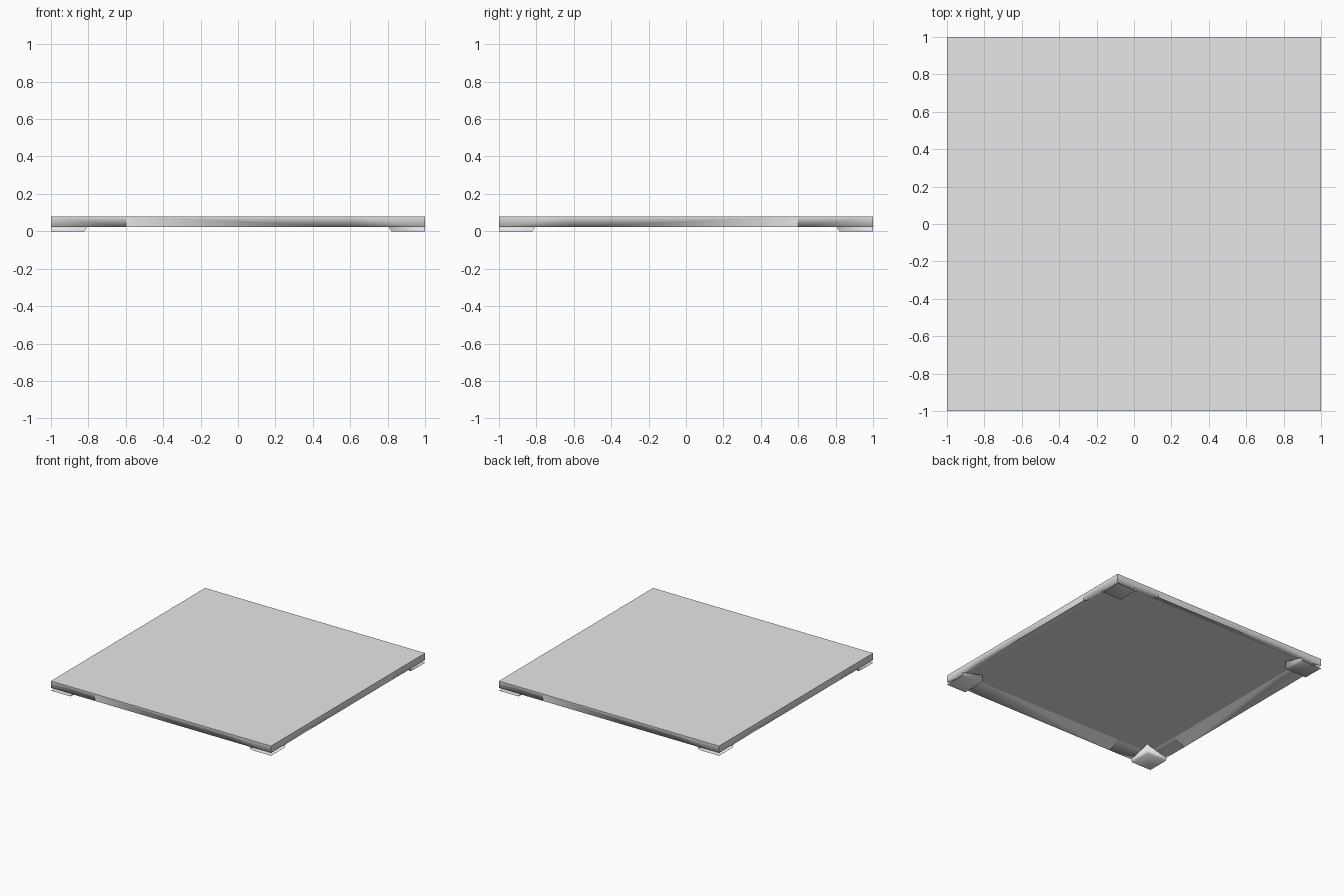
import bpy, bmesh
from mathutils import Matrix

cube = bpy.data.objects.get("Cube")
if cube:
    bpy.data.objects.remove(cube)

TOP, UNDER, RIM = 0.08, 0.07, 0.023   # heights of deck, recess and rim edge
CURB, CUT, FOOT = 0.1, 0.6, 0.19      # curb width, side joint, foot size

grey = bpy.data.materials.new("light_grey")
grey.use_nodes = True
colour = (0.8, 0.8, 0.8, 1)
grey.diffuse_color = colour
grey.node_tree.nodes["Principled BSDF"].inputs["Base Color"].default_value = colour


def finish(name, bm):
    for f in bm.faces:
        f.smooth = True
    mesh = bpy.data.meshes.new(name)
    bm.to_mesh(mesh)
    bm.free()
    mesh.materials.append(grey)
    obj = bpy.data.objects.new(name, mesh)
    bpy.context.collection.objects.link(obj)
    return obj


def add_face(bm, points):
    return bm.faces.new([bm.verts.new(p) for p in points])


# Deck: flat top, recessed underside
bm = bmesh.new()
inner = 1 - CURB
square = [(-1, -1), (1, -1), (1, 1), (-1, 1)]
add_face(bm, [(x, y, TOP) for x, y in square])
add_face(bm, [(x * inner, y * inner, UNDER) for x, y in reversed(square)])
finish("deck", bm)

# Curb: one side is an outer wall and a sloping inner face, in three lengths
stops = [-1, -CUT, CUT, 1]


def curb_side(name, turn, flip):
    bm = bmesh.new()
    rows = []
    for x in stops:
        xi = max(-inner, min(inner, x))
        rows.append([bm.verts.new(p) for p in
                     ((x, -1, TOP), (x, -1, RIM), (xi, -inner, UNDER))])
    for a, b in zip(rows, rows[1:]):
        for k in range(2):
            bm.faces.new((a[k], a[k + 1], b[k + 1], b[k]))
    # Crisp joint on one side of the corner piece
    for e in ((rows[1][0], rows[1][1]), (rows[1][1], rows[1][2]),
              (rows[1][1], rows[2][1])):
        bm.edges.get(e).smooth = False
    if flip:
        bmesh.ops.scale(bm, vec=(-1, 1, 1), verts=bm.verts)
        bmesh.ops.reverse_faces(bm, faces=bm.faces)
    bm.transform(Matrix.Rotation(turn, 4, 'Z'))
    finish(name, bm)


QUARTER = 1.5707963
for i, side in enumerate(("front", "left", "back", "right")):
    curb_side(side + "_curb", i * QUARTER, i % 2 == 1)

# Feet: square pads open toward the outside, inner walls reaching the recess
for i, corner in enumerate(("front_right", "front_left", "back_left", "back_right")):
    bm = bmesh.new()
    edge, pad = -1 + FOOT, -1 + FOOT - 0.012
    rings = []
    for d, z in ((pad, 0), (edge, 0.015), (edge, UNDER)):
        rings.append([bm.verts.new(p) for p in ((d, -1, z), (d, d, z), (-1, d, z))])
    base = rings[0]
    bm.faces.new([bm.verts.new((-1, -1, 0)), base[2], base[1], base[0]])
    for low, high in zip(rings, rings[1:]):
        for k in range(2):
            bm.faces.new((low[k], low[k + 1], high[k + 1], high[k]))
    # Upper edge of the walls follows the curb slope
    for k in (0, 2):
        rings[2][k].co.z = RIM
    bm.transform(Matrix.Rotation(i * QUARTER, 4, 'Z'))
    for e in bm.edges:
        if len(e.link_faces) == 2 and e.calc_face_angle() > 1:
            e.smooth = False
    finish(corner + "_foot", bm)
